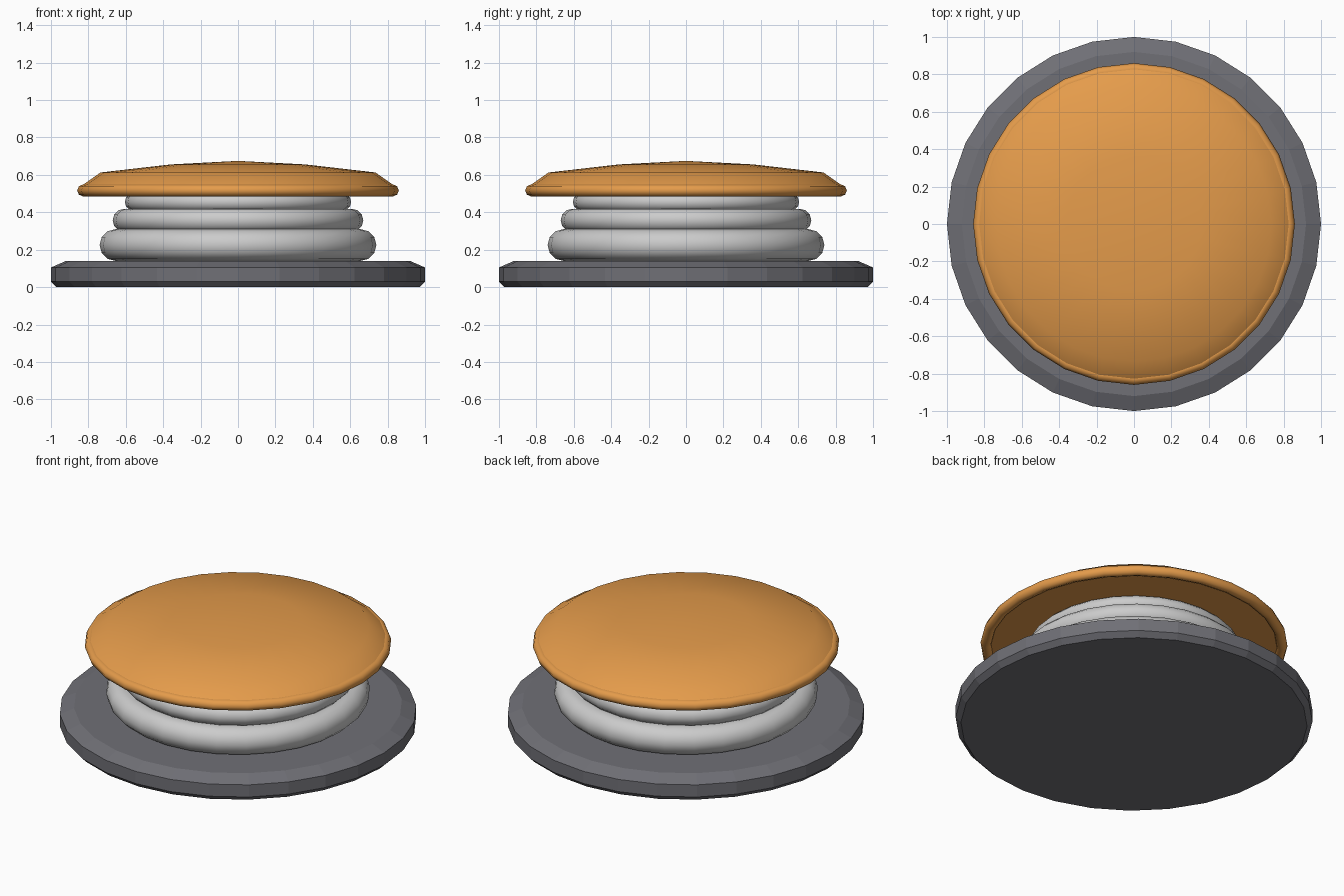
import bpy, bmesh, math

if "Cube" in bpy.data.objects:
    bpy.data.objects.remove(bpy.data.objects["Cube"])

SIDES = 28

def material(name, rgb):
    m = bpy.data.materials.new(name)
    m.diffuse_color = (*rgb, 1)
    m.use_nodes = True
    m.node_tree.nodes["Principled BSDF"].inputs["Base Color"].default_value = m.diffuse_color
    return m

DARK = material("dark_grey", (0.16, 0.16, 0.18))
PALE = material("pale_grey", (0.62, 0.63, 0.65))
ORANGE = material("orange", (0.78, 0.33, 0.07))

def finish(obj, name, mat, angle):
    obj.name = name
    obj.data.materials.append(mat)
    bpy.ops.object.select_all(action='DESELECT')
    obj.select_set(True)
    bpy.context.view_layer.objects.active = obj
    if angle:
        bpy.ops.object.shade_smooth_by_angle(angle=math.radians(angle))
    return obj

def lathe(name, profile, mat, angle=0):
    """Spin an (r, z) profile, which starts and ends on the axis, around z."""
    bm = bmesh.new()
    vs = [bm.verts.new((r, 0, z)) for r, z in profile]
    es = [bm.edges.new(p) for p in zip(vs, vs[1:])]
    bmesh.ops.spin(bm, geom=vs + es, cent=(0, 0, 0), axis=(0, 0, 1),
                   angle=math.tau, steps=SIDES, use_duplicate=False)
    bmesh.ops.remove_doubles(bm, verts=bm.verts, dist=1e-4)
    bmesh.ops.recalc_face_normals(bm, faces=bm.faces)
    me = bpy.data.meshes.new(name)
    bm.to_mesh(me)
    bm.free()
    obj = bpy.data.objects.new(name, me)
    bpy.context.collection.objects.link(obj)
    return finish(obj, name, mat, angle)

def ring(name, outer, minor, z, mat, minor_sides):
    bpy.ops.mesh.primitive_torus_add(
        major_radius=outer - minor, minor_radius=minor, location=(0, 0, z),
        major_segments=SIDES, minor_segments=minor_sides)
    return finish(bpy.context.object, name, mat, 60)

# Faceted base plate with bevelled edges
lathe("base_plate", [(0, 0), (0.97, 0), (1, 0.03), (1, 0.105), (0.92, 0.14), (0, 0.14)], DARK)

# Bellows: inner core and three shrinking rings
lathe("bellows_core", [(0, 0.13), (0.57, 0.13), (0.54, 0.51), (0, 0.51)], PALE, 30)
for i, (outer, minor, z) in enumerate([(0.74, 0.085, 0.225), (0.67, 0.062, 0.357), (0.605, 0.048, 0.455)]):
    ring(f"bellows_ring_{i + 1}", outer, minor, z, PALE, 12)

# Shallow domed pad with a rounded rim
lathe("bounce_pad", [(0, 0.505), (0.83, 0.505), (0.835, 0.543), (0.735, 0.613),
                     (0.36, 0.656), (0, 0.675)], ORANGE, 40)
ring("pad_rim", 0.86, 0.032, 0.517, ORANGE, 8)
